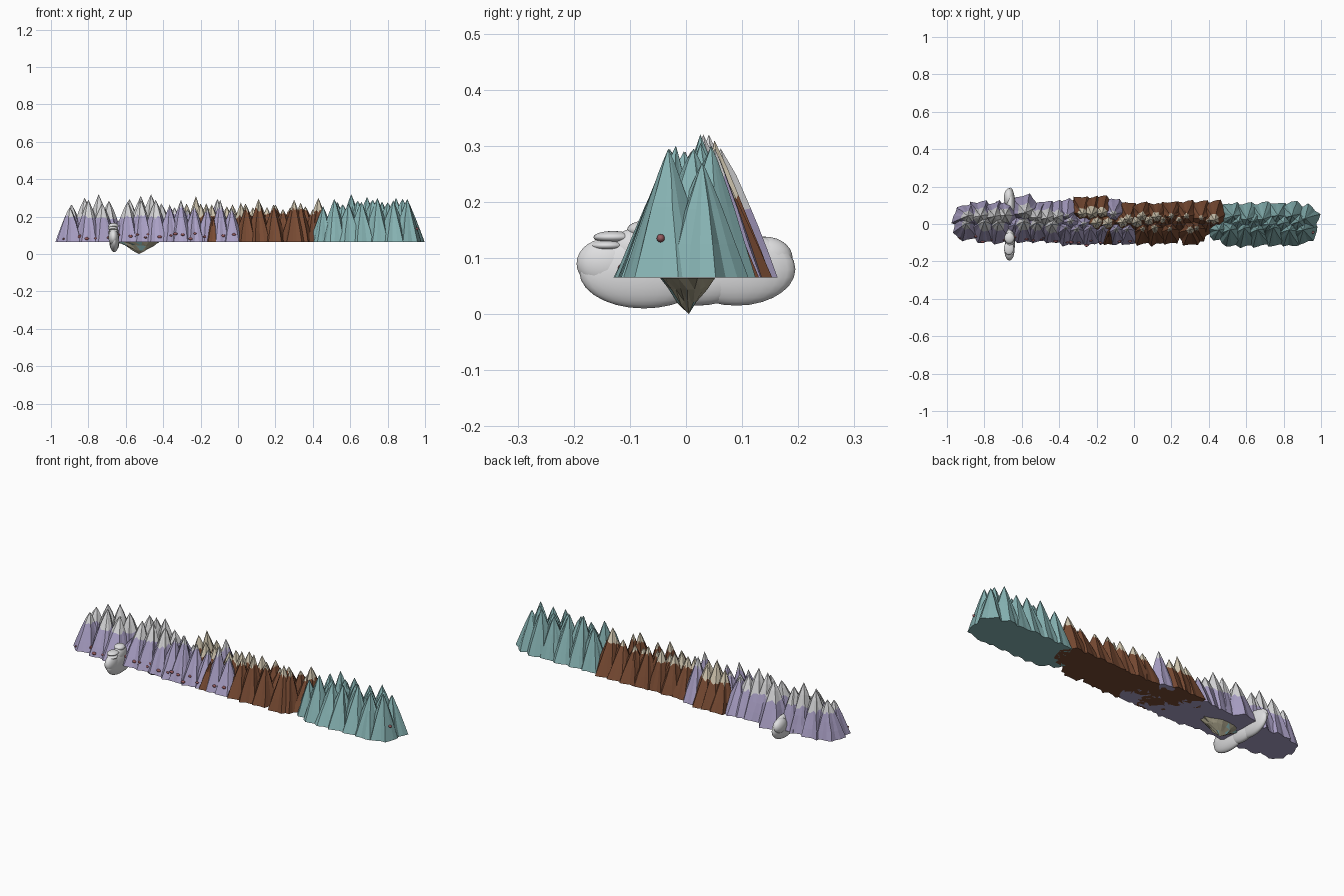
import bpy, bmesh, math, random
from mathutils import Matrix, Vector

random.seed(7)
if "Cube" in bpy.data.objects:
    bpy.data.objects.remove(bpy.data.objects["Cube"], do_unlink=True)


def material(name, rgb):
    m = bpy.data.materials.new(name)
    m.use_nodes = True
    col = (*rgb, 1)
    m.diffuse_color = col
    bsdf = next(n for n in m.node_tree.nodes if n.type == 'BSDF_PRINCIPLED')
    bsdf.inputs["Base Color"].default_value = col
    bsdf.inputs["Roughness"].default_value = 0.9
    return m


LAVENDER = material("lavender rock", (.40, .35, .56))
TEAL = material("teal rock", (.24, .45, .45))
BROWN = material("brown rock", (.19, .07, .033))
SNOW = material("grey snow", (.68, .68, .69))
SAND = material("sand cap", (.66, .59, .45))
CLOUD = material("white cloud", (.74, .74, .75))
PEBBLE = material("red pebble", (.30, .10, .11))
OLIVE = material("olive stone", (.36, .33, .23))

BASE = .065
SIDES = 18
pebble_spots = []


def finish(bm, name, mats, smooth=False):
    bmesh.ops.recalc_face_normals(bm, faces=bm.faces)
    me = bpy.data.meshes.new(name)
    bm.to_mesh(me)
    bm.free()
    for m in mats:
        me.materials.append(m)
    me.polygons.foreach_set("use_smooth", [smooth] * len(me.polygons))
    ob = bpy.data.objects.new(name, me)
    bpy.context.collection.objects.link(ob)
    return ob


def add_peak(bm, x, foot_y, tip_y, top, radius, cap_z, power, pebbles):
    """Fluted leaning cone; faces above the ragged cap line get slot 1."""
    h = top - BASE
    cap = min(max((cap_z - BASE) / h, .4), .88)
    levels = [0, cap * .33, cap * .68, cap, (1 + cap) / 2]
    flute = [(1.06 if i % 3 == 0 else .9) + random.uniform(-.07, .07)
             for i in range(SIDES)]
    turn = random.random()
    rings = []
    for k, level in enumerate(levels):
        ring = []
        for i in range(SIDES):
            t = level
            if k == 3:
                t += random.uniform(-.08, .04)
            a = math.tau * (i + turn + random.uniform(-.12, .12)) / SIDES
            r = radius * (1 - t) ** power * flute[i]
            cy = foot_y + (tip_y - foot_y) * t
            px = max(-1, min(1, x + r * math.cos(a)))
            ring.append(bm.verts.new((px, cy + r * math.sin(a), BASE + h * t)))
        rings.append(ring)
    tip = bm.verts.new((x, tip_y, top))
    for k, ring in enumerate(rings):
        for i in range(SIDES):
            j = (i + 1) % SIDES
            if k + 1 < len(rings):
                f = bm.faces.new((ring[i], ring[j], rings[k + 1][j], rings[k + 1][i]))
            else:
                f = bm.faces.new((ring[i], ring[j], tip))
            f.material_index = int(k >= 3)
    bm.faces.new(rings[0][::-1])
    # pebbles rest low on the front flank
    flank = [low.co.lerp(high.co, random.uniform(.3, 1))
             for low, high in zip(rings[0], rings[1]) if low.co.y < foot_y - radius * .6]
    pebble_spots.extend(random.sample(flank, min(pebbles, len(flank))))


def mountains(name, peaks, side, rock, cap, cap_z, radius, power=.9, pebbles=0,
              foot=.052, lean=.03):
    bm = bmesh.new()
    for x, top in peaks:
        taper = .7 if abs(x) > .85 else 1
        add_peak(bm, x, side * foot * taper, side * lean + random.uniform(-.012, .012),
                 top, radius * random.uniform(.94, 1.06), cap_z, power, pebbles)
    return finish(bm, name, [rock, cap])


# Snowy lavender range
mountains("snowy_front_peaks", [(-.9, .25), (-.8, .29), (-.725, .27), (-.59, .28),
                                (-.52, .29), (-.44, .29)],
          -1, LAVENDER, SNOW, .205, .076, .8, 2, foot=.03, lean=-.005)
mountains("snowy_back_peaks", [(-.89, .265), (-.82, .30), (-.745, .32), (-.69, .285),
                               (-.52, .31), (-.465, .32), (-.41, .27)],
          1, LAVENDER, SNOW, .20, .08, .8, foot=.045, lean=.04)
mountains("snowy_far_peak", [(-.58, .295)], 1, LAVENDER, SNOW, .20, .085, .8, foot=.075, lean=.05)
mountains("end_foothills", [(-.64, .18)], -.3, LAVENDER, LAVENDER, .16, .075)

# Sharper lavender range
mountains("lavender_front_peaks", [(-.365, .265), (-.305, .29), (-.235, .26), (-.165, .25),
                                   (-.095, .29), (-.035, .25)],
          -1, LAVENDER, SNOW, .25, .068, .95, 2, foot=.047, lean=.03)
mountains("lavender_back_peaks", [(-.11, .295), (-.36, .25)],
          1, LAVENDER, SNOW, .245, .075, foot=.066, lean=.045)
mountains("lavender_ridge_peaks", [(-.34, .25), (-.27, .24)],
          1, LAVENDER, SNOW, .22, .08, foot=.005, lean=.01)

# Brown range
mountains("brown_far_peaks", [(-.275, .27), (-.225, .31), (-.17, .27)],
          1, BROWN, SAND, .205, .075, foot=.08, lean=.05)
mountains("brown_back_peaks", [(-.03, .265), (.04, .27), (.12, .27)],
          1, BROWN, SAND, .215, .078, foot=.042, lean=.033)
mountains("brown_shoulder_peaks", [(.2, .265), (.28, .25), (.36, .255), (.43, .30)],
          1, BROWN, SAND, .235, .078, foot=.048, lean=.03)
mountains("brown_front_peaks", [(.045, .26), (.11, .295), (.19, .265), (.30, .29)],
          -1, BROWN, SAND, .245, .072, foot=.045, lean=.025)
mountains("brown_pinch_peak", [(.335, .275)], -1, BROWN, SAND, .245, .065, foot=.035, lean=.02)
mountains("brown_ridge_peaks", [(-.2, .27), (-.14, .265), (-.06, .255), (.015, .275),
                                (.08, .25)],
          1, BROWN, SAND, .205, .075, foot=.012, lean=.012)
mountains("brown_low_ridge", [(.155, .25), (.24, .24), (.4, .24)],
          1, BROWN, SAND, .22, .075, foot=.01, lean=.015)
mountains("brown_foot_streak", [(-.135, .2)], -1, BROWN, BROWN, .15, .052, foot=.063, lean=.04)

# Teal range
mountains("teal_front_peaks", [(.515, .295), (.59, .27), (.66, .28), (.745, .30),
                               (.83, .285), (.905, .295)],
          -1, TEAL, TEAL, .25, .08, lean=.028, foot=.045)
mountains("teal_gap_peak", [(.455, .255)], -1, TEAL, TEAL, .2, .07, foot=.022, lean=.025)
mountains("teal_back_peaks", [(.53, .28), (.605, .32), (.69, .305), (.77, .28), (.845, .30),
                              (.915, .27)],
          1, TEAL, TEAL, .25, .08, foot=.04, lean=.036)
mountains("teal_ridge_peaks", [(.56, .265), (.64, .285), (.72, .29), (.8, .275), (.88, .295)],
          1, TEAL, TEAL, .25, .085, .8, foot=.005, lean=.005)

# Pebbles scattered on the lower slopes
bm = bmesh.new()
for p in pebble_spots + [Vector((.955, -.045, .135))]:
    size = random.uniform(.006, .01)
    bmesh.ops.create_icosphere(bm, subdivisions=2, radius=size,
                               matrix=Matrix.Translation(p) @ Matrix.Diagonal((1.2, .8, .8, 1)))
finish(bm, "pebbles", [PEBBLE], True)

# Cloud wrapped around the range: centre y, z then radii y, z
bm = bmesh.new()
puffs = [(-.075, .075, .115, .065), (.09, .08, .105, .065), (-.08, .115, .055, .04),
         (-.14, .09, .055, .045), (-.13, .137, .035, .011), (-.14, .122, .03, .01),
         (-.075, .15, .03, .016), (.14, .1, .05, .038), (.02, .065, .09, .05)]
for y, z, ry, rz in puffs:
    x = -.665 + random.uniform(-.004, .004)
    bmesh.ops.create_uvsphere(bm, u_segments=24, v_segments=14, radius=1,
                              matrix=Matrix.Translation((x, y, z)) @
                              Matrix.Diagonal((.027, ry, rz, 1)))
finish(bm, "cloud", [CLOUD], True)

# Rugged stone hanging under the range, with a few teal facets
bm = bmesh.new()
rings = []
for scale, z in ((1, BASE - .001), (.72, .045), (.36, .02)):
    ring = []
    for i in range(SIDES):
        a = math.tau * i / SIDES
        s = scale * random.uniform(.85, 1.08)
        ring.append(bm.verts.new((-.53 + .11 * s * math.cos(a), .003 + .048 * s * math.sin(a),
                                  z + (random.uniform(-.005, .005) if scale < 1 else 0))))
    rings.append(ring)
low = bm.verts.new((-.53, .005, 0))
for i in range(SIDES):
    j = (i + 1) % SIDES
    for upper, lower in zip(rings, rings[1:]):
        bm.faces.new((upper[i], upper[j], lower[j]))
        bm.faces.new((upper[i], lower[j], lower[i]))
    bm.faces.new((rings[-1][i], rings[-1][j], low))
for f in bm.faces:
    f.material_index = int(random.random() < .12)
bm.faces.new(rings[0])
finish(bm, "hanging_stone", [OLIVE, TEAL])
